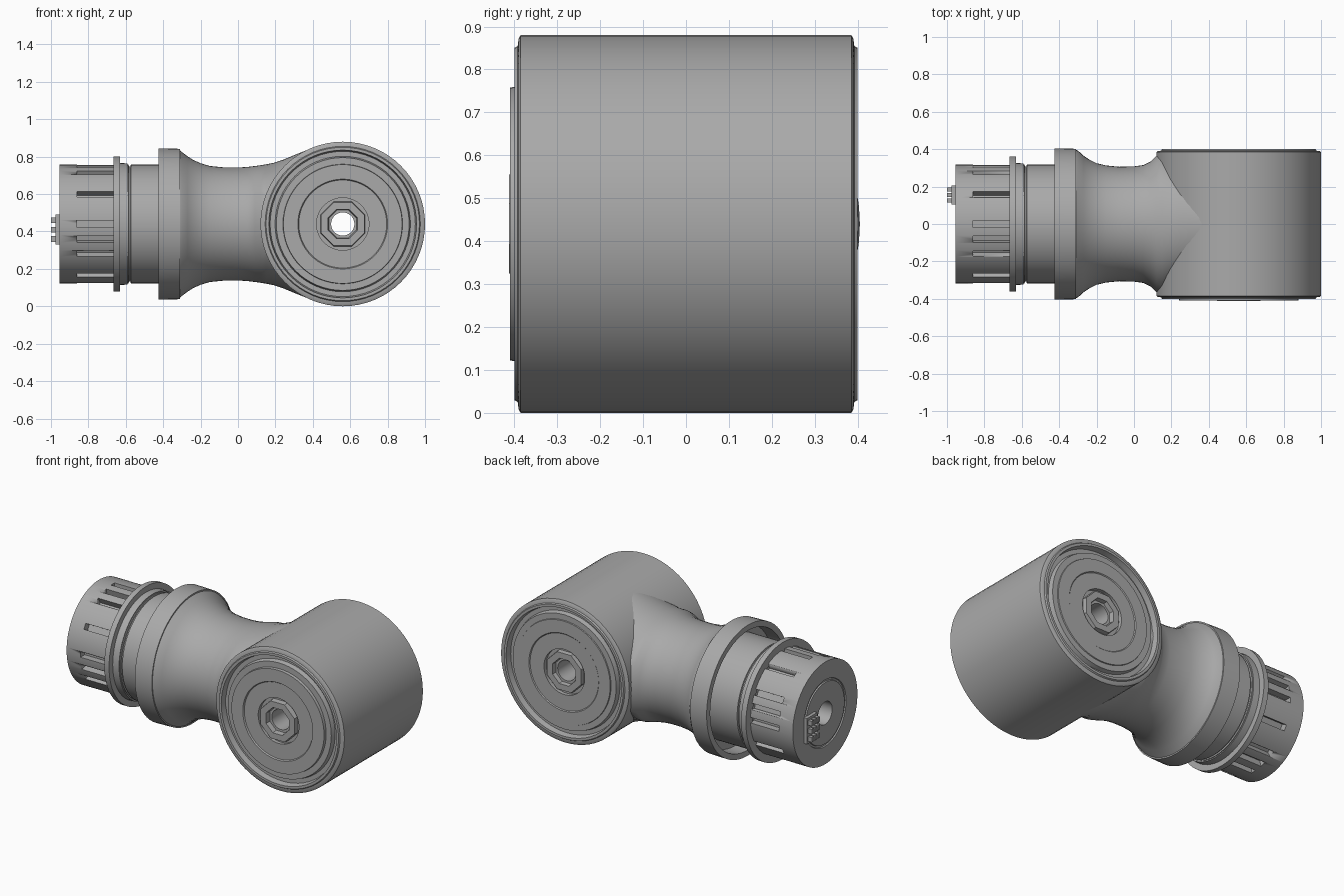
import bpy
import bmesh
from math import cos, sin, pi, radians
from mathutils import Matrix, Vector

cube = bpy.data.objects.get("Cube")
if cube:
    bpy.data.objects.remove(cube)

MID = 0.44          # height of both axes
BARREL_X = 0.56     # where the barrel axis crosses

metal = bpy.data.materials.new("plain_grey")
metal.use_nodes = True
GREY = (0.4, 0.4, 0.4, 1)
metal.diffuse_color = GREY
metal.node_tree.nodes["Principled BSDF"].inputs["Base Color"].default_value = GREY


def finish(name, bm, angle=35):
    """Turn a bmesh into a shaded object."""
    bmesh.ops.recalc_face_normals(bm, faces=bm.faces)
    mesh = bpy.data.meshes.new(name)
    bm.to_mesh(mesh)
    bm.free()
    mesh.materials.append(metal)
    obj = bpy.data.objects.new(name, mesh)
    bpy.context.collection.objects.link(obj)
    bpy.ops.object.select_all(action='DESELECT')
    obj.select_set(True)
    bpy.context.view_layer.objects.active = obj
    bpy.ops.object.shade_smooth_by_angle(angle=radians(angle))
    return obj


def loft(name, sections, place, sides=64, loop=False, turn=0.0):
    """Skin elliptical sections (position, radius a, radius b); place maps to the world."""
    bm = bmesh.new()
    rings = []
    for t, a, b in sections:
        angles = [2 * pi * (i + turn) / sides for i in range(sides)]
        rings.append([bm.verts.new(place(t, a * cos(g), b * sin(g))) for g in angles])
    pairs = list(zip(rings, rings[1:]))
    if loop:
        pairs.append((rings[-1], rings[0]))
    else:
        bm.faces.new(rings[0])
        bm.faces.new(rings[-1])
    for r, s in pairs:
        for i in range(sides):
            j = (i + 1) % sides
            bm.faces.new((r[i], r[j], s[j], s[i]))
    return finish(name, bm)


def along_x(t, a, b):
    return Vector((t, a, MID + b))


def along_y(t, a, b):
    return Vector((BARREL_X + a, t, MID + b))


def lathe(name, profile, place, **options):
    return loft(name, [(t, r, r) for t, r in profile], place, **options)


# Barrel: stepped end caps with a sunken groove and a bore right through
cap = [(0.385, 0.44), (0.39, 0.432), (0.392, 0.415), (0.4, 0.41), (0.4, 0.395),
       (0.365, 0.388), (0.365, 0.362), (0.392, 0.355), (0.392, 0.32)]
front = cap + [(0.41, 0.318), (0.41, 0.24), (0.402, 0.235), (0.402, 0.14),
               (0.38, 0.14), (0.38, 0.062)]
back = cap + [(0.398, 0.318), (0.398, 0.24), (0.393, 0.235), (0.393, 0.14),
              (0.37, 0.14), (0.37, 0.062)]
lathe("barrel", [(-t, r) for t, r in front] + [(t, r) for t, r in reversed(back)],
      along_y, loop=True)

# Eight-sided hub rings around the bore
for name, y0, y1 in (("front_hub", -0.412, -0.375), ("back_hub", 0.396, 0.365)):
    lathe(name, [(y0, 0.125), (y0, 0.085), (y1, 0.08), (y1, 0.13)], along_y,
          sides=8, loop=True, turn=0.5)

# Neck: waisted tube that widens into the barrel
loft("neck", [(-0.318, 0.398, 0.4), (-0.3, 0.393, 0.385), (-0.27, 0.365, 0.362),
              (-0.24, 0.345, 0.343), (-0.2, 0.325, 0.325), (-0.15, 0.313, 0.31),
              (-0.08, 0.306, 0.303), (0.0, 0.308, 0.302), (0.05, 0.315, 0.305),
              (0.09, 0.335, 0.31), (0.12, 0.365, 0.314), (0.15, 0.38, 0.319),
              (0.19, 0.36, 0.327), (0.24, 0.355, 0.343), (0.3, 0.35, 0.368),
              (0.36, 0.34, 0.392), (0.44, 0.32, 0.42)], along_x)

# Collar: hollow on the stem side
lathe("collar", [(-0.425, 0.405), (-0.31, 0.402), (-0.31, 0.2), (-0.34, 0.2),
                 (-0.34, 0.365), (-0.425, 0.37)], along_x, loop=True)

# Stem: plug with a blind centre hole and a shallow ring in its end
stem = lathe("stem", [(-0.86, 0.07), (-0.955, 0.07), (-0.955, 0.19), (-0.948, 0.193),
                      (-0.948, 0.203), (-0.955, 0.206), (-0.955, 0.317),
                      (-0.585, 0.317), (-0.583, 0.308), (-0.575, 0.308),
                      (-0.573, 0.317), (-0.33, 0.317)], along_x, sides=96)

# Slots cut around the plug: one every thirty degrees, plus one extra per quarter
bm = bmesh.new()
for deg in list(range(0, 360, 30)) + list(range(15, 360, 90)):
    bmesh.ops.create_cube(bm, size=1, matrix=(
        Matrix.Translation((-0.76, 0, MID)) @ Matrix.Rotation(radians(deg), 4, 'X')
        @ Matrix.Translation((0, 0.32, 0)) @ Matrix.Diagonal((0.2, 0.09, 0.035, 1))))
cutter = finish("slot_cutter", bm)
cutter.hide_render = True
cut = stem.modifiers.new("slots", 'BOOLEAN')
cut.object = cutter
cut.solver = 'EXACT'
bpy.context.view_layer.objects.active = stem
bpy.ops.object.modifier_apply(modifier=cut.name)
bpy.data.objects.remove(cutter)

# Flange with a narrower shoulder behind it
lathe("flange", [(-0.665, 0.3), (-0.665, 0.362), (-0.632, 0.362), (-0.632, 0.326),
                 (-0.59, 0.324), (-0.59, 0.3)], along_x, loop=True)

# Small socket of pins on the plug end
bm = bmesh.new()
for y in (0.125, 0.155, 0.185):
    for z in (0.36, 0.41, 0.46):
        bmesh.ops.create_cube(bm, size=1, matrix=(
            Matrix.Translation((-0.975, y, z)) @ Matrix.Diagonal((0.05, 0.02, 0.03, 1))))
bmesh.ops.create_cube(bm, size=1, matrix=(
    Matrix.Translation((-0.96, 0.155, 0.41)) @ Matrix.Diagonal((0.03, 0.1, 0.16, 1))))
finish("end_socket", bm)
